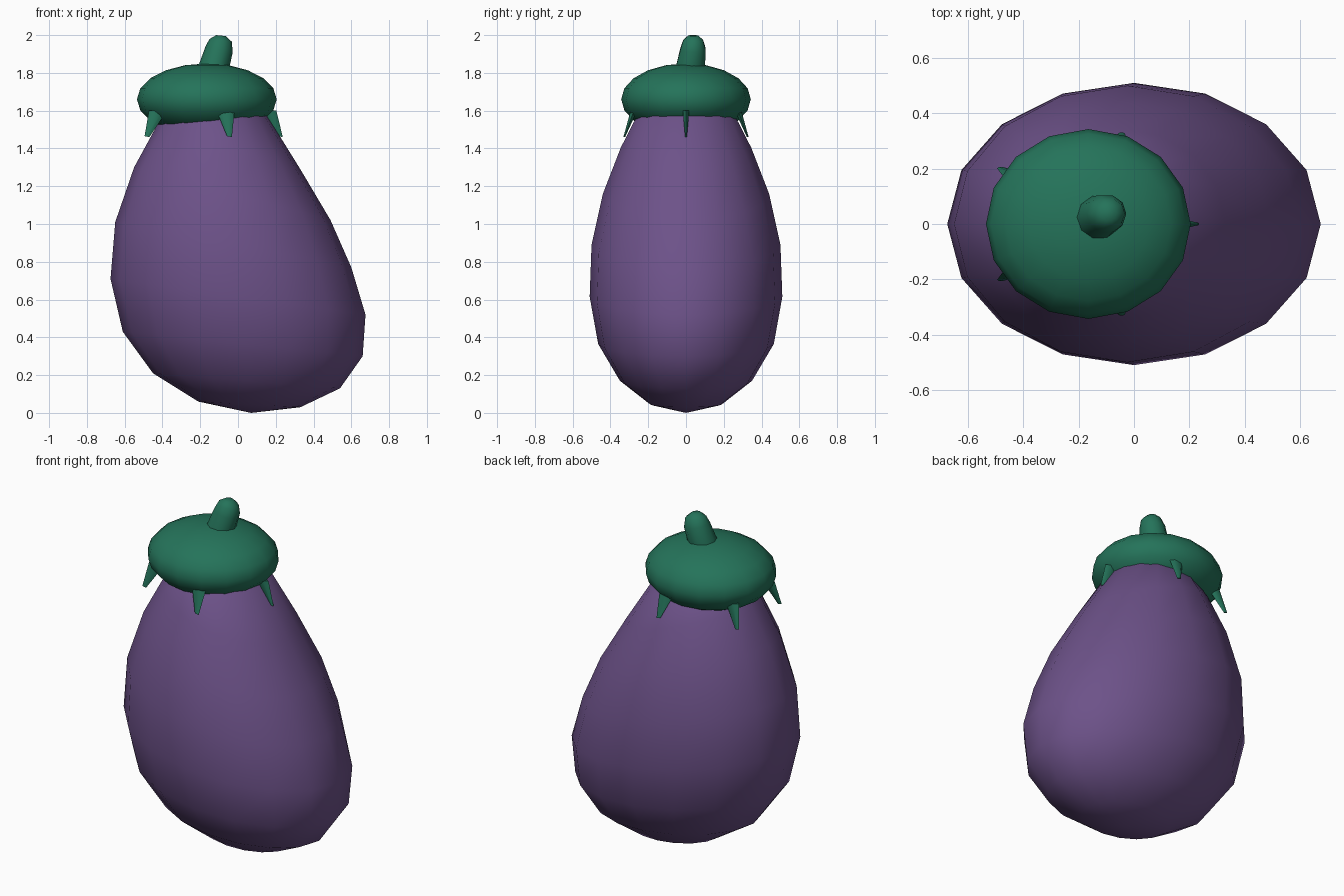
import bpy, bmesh, math
from mathutils import Vector

cube = bpy.data.objects.get("Cube")
if cube:
    bpy.data.objects.remove(cube)


def material(name, rgb):
    m = bpy.data.materials.new(name)
    m.use_nodes = True
    m.diffuse_color = (*rgb, 1)
    bsdf = next(n for n in m.node_tree.nodes if n.type == 'BSDF_PRINCIPLED')
    bsdf.inputs["Base Color"].default_value = (*rgb, 1)
    return m


purple = material("aubergine_purple", (0.152, 0.084, 0.25))
green = material("leaf_green", (0.018, 0.172, 0.102))


def finish(obj, mat, angle):
    obj.data.materials.append(mat)
    bpy.ops.object.select_all(action='DESELECT')
    obj.select_set(True)
    bpy.context.view_layer.objects.active = obj
    bpy.ops.object.shade_smooth_by_angle(angle=math.radians(angle))


def loft(name, rings, sides, mat, angle=60):
    """Skin tilted elliptical rings: left x, left z, right x, right z, centre y, half depth."""
    bm = bmesh.new()
    loops = []
    for xl, zl, xr, zr, cy, hy in rings:
        mid = Vector(((xl + xr) / 2, cy, (zl + zr) / 2))
        half = Vector(((xr - xl) / 2, 0, (zr - zl) / 2))
        loop = []
        for i in range(sides):
            a = math.tau * i / sides
            loop.append(bm.verts.new(mid + half * math.cos(a) + Vector((0, hy * math.sin(a), 0))))
        loops.append(loop)
    for low, high in zip(loops, loops[1:]):
        for i in range(sides):
            j = (i + 1) % sides
            bm.faces.new((low[i], low[j], high[j], high[i]))
    # Close both ends
    bm.faces.new(loops[0])
    bm.faces.new(loops[-1])
    bmesh.ops.remove_doubles(bm, verts=bm.verts, dist=0.0005)
    bmesh.ops.recalc_face_normals(bm, faces=bm.faces)
    mesh = bpy.data.meshes.new(name)
    bm.to_mesh(mesh)
    bm.free()
    obj = bpy.data.objects.new(name, mesh)
    bpy.context.collection.objects.link(obj)
    finish(obj, mat, angle)


# Leaning fruit body, bottom to top
loft("body", [
    (0.07, 0.0, 0.07, 0.0, 0, 0),
    (-0.21, 0.06, 0.33, 0.03, 0, 0.19),
    (-0.45, 0.21, 0.54, 0.13, 0, 0.35),
    (-0.61, 0.43, 0.66, 0.30, 0, 0.465),
    (-0.675, 0.71, 0.675, 0.52, 0, 0.51),
    (-0.65, 1.01, 0.60, 0.77, 0, 0.50),
    (-0.55, 1.30, 0.49, 1.02, 0, 0.44),
    (-0.43, 1.52, 0.33, 1.29, 0, 0.345),
    (-0.30, 1.68, 0.15, 1.58, 0, 0.23),
    (-0.10, 1.72, -0.10, 1.72, 0, 0),
], 16, purple)

# Flattened round cap
CX, RX, RY = -0.165, 0.37, 0.343
bpy.ops.mesh.primitive_uv_sphere_add(segments=16, ring_count=10, radius=1, location=(CX, 0, 1.66))
cap = bpy.context.object
cap.name = "cap"
cap.scale = (RX, RY, 0.19)
bpy.ops.object.transform_apply(location=False, rotation=False, scale=True)
finish(cap, green, 60)

# Short leaning stem with a rounded tip
loft("stem", [
    (-0.225, 1.77, -0.06, 1.77, 0.015, 0.085),
    (-0.205, 1.85, -0.045, 1.83, 0.025, 0.08),
    (-0.17, 1.945, -0.028, 1.91, 0.037, 0.07),
    (-0.15, 1.98, -0.033, 1.965, 0.038, 0.055),
    (-0.115, 2.0, -0.065, 1.995, 0.038, 0.028),
], 10, green)

# Five flat leaf points around the cap rim
for k in range(5):
    a = math.tau * k / 5
    bx, by = CX + 0.32 * math.cos(a), 0.29 * math.sin(a)
    tx, ty = CX + 0.39 * math.cos(a), RY * math.sin(a)
    loft(f"leaf_point_{k + 1}", [
        (tx - 0.014, 1.465, tx + 0.012, 1.46, ty, 0.005),
        (bx - 0.048, 1.60, bx + 0.048, 1.60, by, 0.02),
    ], 6, green, 40)
